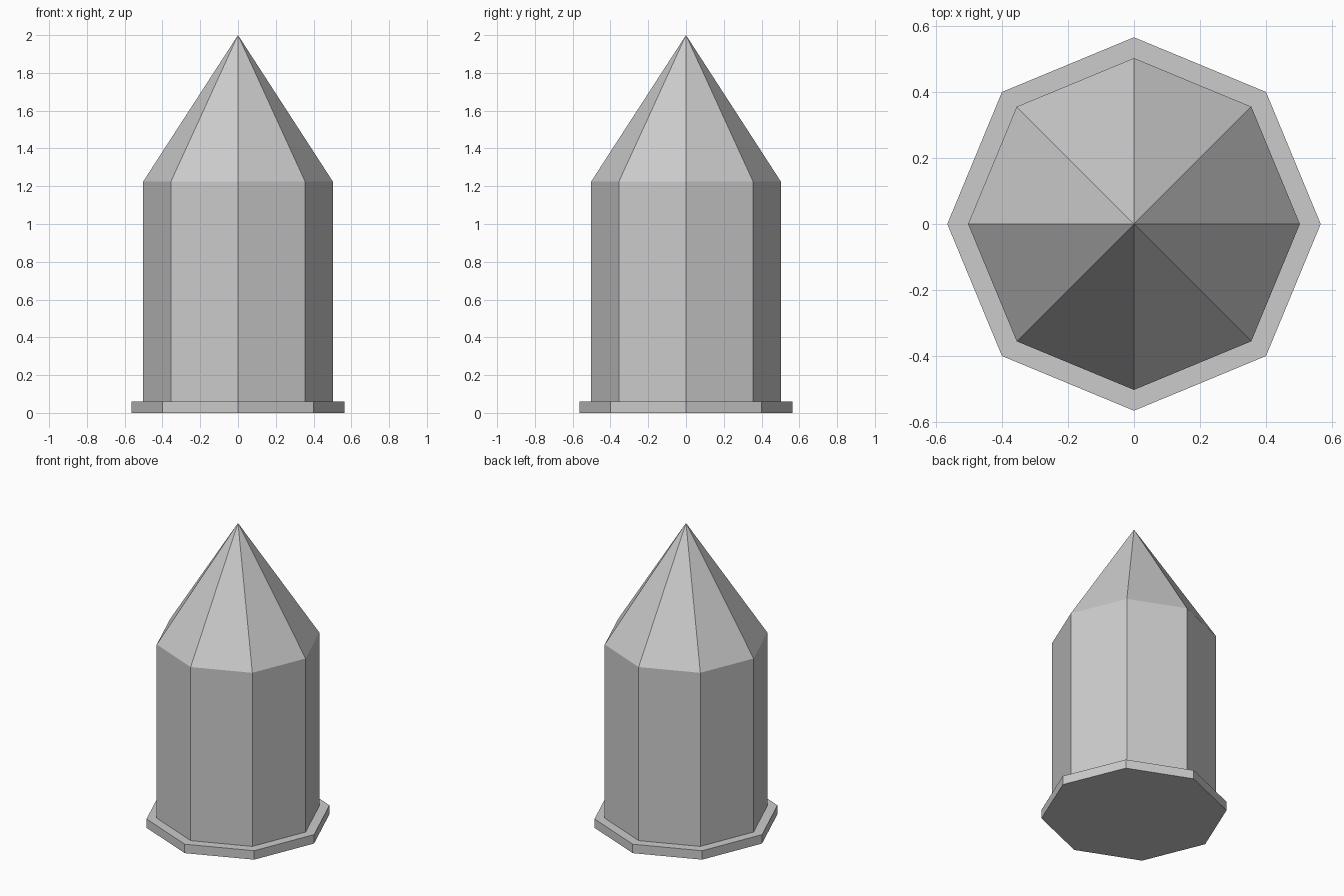
import bpy, bmesh
from math import cos, sin, tau

if "Cube" in bpy.data.objects:
    bpy.data.objects.remove(bpy.data.objects["Cube"])

SIDES = 8


def lathe(name, profile):
    """Sweep a (radius, z) profile around z with flat octagonal sides."""
    bm = bmesh.new()
    rings = []
    for r, z in profile:
        count = SIDES if r > 0 else 1
        rings.append([bm.verts.new((r * cos(tau * i / SIDES), r * sin(tau * i / SIDES), z))
                      for i in range(count)])
    for low, high in zip(rings, rings[1:]):
        for i in range(SIDES):
            j = (i + 1) % SIDES
            if len(high) == 1:
                bm.faces.new((low[i], low[j], high[0]))
            else:
                bm.faces.new((low[i], low[j], high[j], high[i]))
    # Close the underside
    bm.faces.new(rings[0][::-1])
    mesh = bpy.data.meshes.new(name)
    bm.to_mesh(mesh)
    bm.free()
    obj = bpy.data.objects.new(name, mesh)
    bpy.context.collection.objects.link(obj)
    return obj


# Octagonal post: stepped foot, straight shaft and pointed tip in one skin
lathe("pointed_post", [(0.565, 0), (0.565, 0.06), (0.502, 0.06), (0.502, 1.225), (0, 2.0)])
